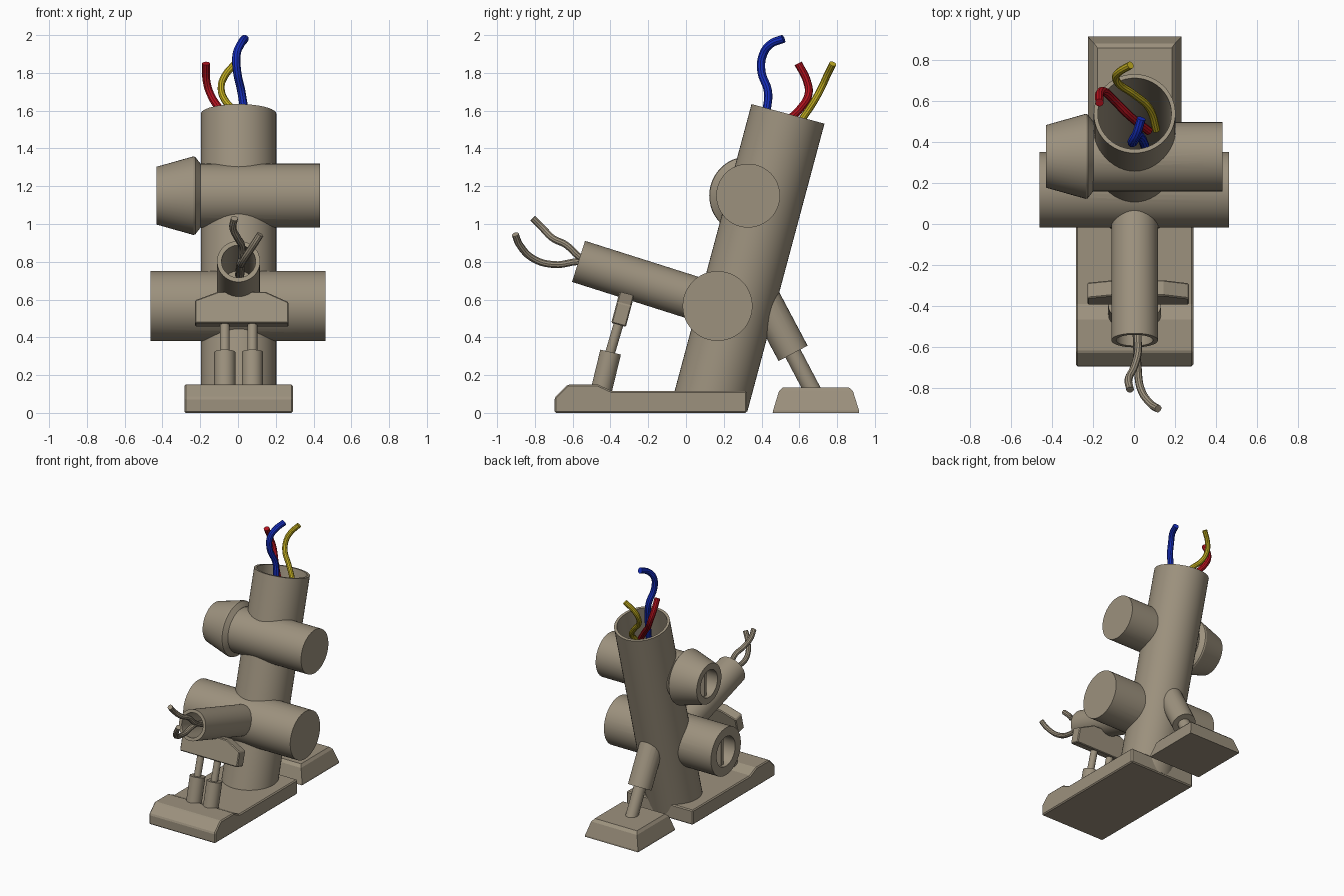
import bpy, bmesh, math
from mathutils import Vector

if "Cube" in bpy.data.objects:
    bpy.data.objects.remove(bpy.data.objects["Cube"])


def material(name, rgb):
    m = bpy.data.materials.new(name)
    m.diffuse_color = (*rgb, 1)
    m.use_nodes = True
    m.node_tree.nodes["Principled BSDF"].inputs["Base Color"].default_value = m.diffuse_color
    return m


BODY = material("warm grey", (0.335, 0.285, 0.208))
BLUE = material("blue", (0.008, 0.028, 0.52))
RED = material("red", (0.46, 0.006, 0.013))
YELLOW = material("yellow", (0.55, 0.43, 0.015))


def finish(name, bm, mat=BODY):
    bmesh.ops.remove_doubles(bm, verts=bm.verts, dist=1e-5)
    bmesh.ops.recalc_face_normals(bm, faces=bm.faces)
    me = bpy.data.meshes.new(name)
    bm.to_mesh(me)
    bm.free()
    me.materials.append(mat)
    ob = bpy.data.objects.new(name, me)
    bpy.context.collection.objects.link(ob)
    return ob


def select(ob):
    bpy.ops.object.select_all(action='DESELECT')
    bpy.context.view_layer.objects.active = ob
    ob.select_set(True)


def smooth(ob):
    select(ob)
    bpy.ops.object.shade_smooth_by_angle(angle=math.radians(30))


def lathe(name, profile, origin, direction, n=48):
    """Revolve (radius, distance) points about a line."""
    d = Vector(direction).normalized()
    o = Vector(origin)
    u = d.cross(Vector((1, 0, 0)) if abs(d.x) < 0.9 else Vector((0, 1, 0))).normalized()
    v = d.cross(u)
    bm = bmesh.new()
    rings = []
    for r, t in profile:
        if r == 0:
            rings.append([bm.verts.new(o + d * t)] * n)
        else:
            rings.append([bm.verts.new(o + d * t + (u * math.cos(a) + v * math.sin(a)) * r)
                          for a in (2 * math.pi * i / n for i in range(n))])
    for a, b in zip(rings, rings[1:]):
        for i in range(n):
            j = (i + 1) % n
            bm.faces.new(list(dict.fromkeys((a[i], a[j], b[j], b[i]))))
    ob = finish(name, bm)
    smooth(ob)
    return ob


def rod(name, p, q, r, n=32):
    length = (Vector(q) - Vector(p)).length
    return lathe(name, [(0, 0), (r, 0), (r, length), (0, length)], p, Vector(q) - Vector(p), n)


def prism(name, pts, origin, u, v, w, depth, bevel):
    """Extrude a profile in the u-v plane along w, centred."""
    o, u, v, w = map(Vector, (origin, u, v, w))
    bm = bmesh.new()
    a, b = ([bm.verts.new(o + u * p + v * q + w * s * depth / 2) for p, q in pts] for s in (-1, 1))
    bm.faces.new(a)
    bm.faces.new(b)
    for i in range(len(pts)):
        j = (i + 1) % len(pts)
        bm.faces.new((a[i], a[j], b[j], b[i]))
    ob = finish(name, bm)
    m = ob.modifiers.new("chamfer", 'BEVEL')
    m.width, m.segments = bevel, 1
    return ob


def wire(name, pts, r, mat):
    cu = bpy.data.curves.new(name, 'CURVE')
    cu.dimensions = '3D'
    cu.bevel_depth, cu.bevel_resolution, cu.resolution_u = r, 3, 8
    cu.use_fill_caps = True
    sp = cu.splines.new('BEZIER')
    sp.bezier_points.add(len(pts) - 1)
    for bp, p in zip(sp.bezier_points, pts):
        bp.co = p
        bp.handle_left_type = bp.handle_right_type = 'AUTO'
    cu.materials.append(mat)
    ob = bpy.data.objects.new(name, cu)
    bpy.context.collection.objects.link(ob)
    select(ob)
    bpy.ops.object.convert(target='MESH')
    smooth(bpy.context.object)


# Leaning main tube, open at the top
top = Vector((0, 0.536, 1.583))
s15, c15 = math.sin(math.radians(15)), math.cos(math.radians(15))
down = Vector((0, -s15, -c15))
L = 1.577
lathe("main_tube", [(0, 1.4), (0.18, 1.4), (0.18, 0), (0.2, 0), (0.2, L), (0, L)], top, down)
cavity = rod("cavity_cutter", top - down * 0.1, top + down * 1.41, 0.19, 48)


def clear_cavity(ob):
    """Keep a crossing part out of the main tube's hollow."""
    m = ob.modifiers.new("cavity", 'BOOLEAN')
    m.operation, m.solver, m.object = 'DIFFERENCE', 'EXACT', cavity
    select(ob)
    bpy.ops.object.modifier_apply(modifier=m.name)
    smooth(ob)


# Cross tubes; left ends have a socket
low = lathe("lower_cross_tube",
            [(0, 0.12), (0.115, 0.12), (0.115, 0), (0.185, 0), (0.185, 0.926), (0, 0.926)],
            (-0.465, 0.163, 0.566), (1, 0, 0))
up = rod("upper_cross_tube", (-0.22, 0.325, 1.15), (0.43, 0.325, 1.15), 0.169, 48)
lathe("upper_tube_cap",
      [(0, 0.12), (0.105, 0.12), (0.105, 0), (0.153, 0), (0.208, 0.195), (0.205, 0.205),
       (0.17, 0.232), (0, 0.232)],
      (-0.434, 0.327, 1.15), (1, 0, 0))
for name, p, h in (("lower_socket_bar", (-0.385, 0.163, 0.566), 0.115),
                   ("upper_socket_bar", (-0.355, 0.327, 1.15), 0.105)):
    prism(name, [(-0.014, -h), (0.014, -h), (0.014, h), (-0.014, h)],
          p, (0, 1, 0), (0, 0, 1), (1, 0, 0), 0.1, 0.002)

# Short front tube, open at its end
arm = lathe("front_tube",
            [(0, 0.45), (0.09, 0.45), (0.09, 0), (0.114, 0), (0.114, 0.72), (0, 0.72)],
            (0, -0.573, 0.802), (0, 0.953, -0.302))

# Rear strut
strut = rod("rear_strut_sleeve", (0, 0.38, 0.66), (0, 0.563, 0.315), 0.087)
rod("rear_strut_rod", (0, 0.54, 0.357), (0, 0.67, 0.11), 0.045, 24)

for ob in (low, up, arm, strut):
    clear_cavity(ob)
bpy.data.objects.remove(cavity)

# Base plate with raised toe
prism("base_plate",
      [(-0.70, 0), (-0.70, 0.08), (-0.63, 0.15), (-0.47, 0.15), (-0.395, 0.115),
       (0.318, 0.115), (0.318, 0)],
      (0, 0, 0), (0, 1, 0), (0, 0, 1), (1, 0, 0), 0.574, 0.008)

# Twin front pistons
for side, x in (("left", -0.073), ("right", 0.073)):
    rod(side + "_piston_sleeve", (x, -0.452, 0.12), (x, -0.403, 0.322), 0.056)
    rod(side + "_piston_rod", (x, -0.42, 0.27), (x, -0.352, 0.50), 0.026, 24)

# Cradle bar under the front tube
prism("cradle_bar",
      [(-0.248, 0), (-0.248, 0.125), (-0.125, 0.172), (0.125, 0.172), (0.248, 0.115), (0.248, 0)],
      (0.017, -0.361, 0.466), (1, 0, 0), (0, s15, c15), (0, -c15, s15), 0.08, 0.006)

# Tapered rear foot with a chamfered top
bm = bmesh.new()
rings = []
for z, y0, y1, x in ((0, 0.455, 0.912, 0.229), (0.012, 0.457, 0.912, 0.229),
                     (0.115, 0.488, 0.88, 0.198), (0.135, 0.51, 0.858, 0.182)):
    rings.append([bm.verts.new(p) for p in ((-x, y0, z), (x, y0, z), (x, y1, z), (-x, y1, z))])
for a, b in zip(rings, rings[1:]):
    for i in range(4):
        bm.faces.new((a[i], a[(i + 1) % 4], b[(i + 1) % 4], b[i]))
bm.faces.new(rings[0])
bm.faces.new(rings[-1])
finish("rear_foot", bm)

# Loose wires at the top
wire("blue_wire", [(0.05, 0.38, 1.40), (0.03, 0.422, 1.60), (0.015, 0.43, 1.70), (-0.008, 0.395, 1.81),
                   (-0.01, 0.405, 1.90), (0.012, 0.445, 1.953), (0.033, 0.512, 1.981)], 0.022, BLUE)
wire("red_wire", [(0.07, 0.45, 1.42), (-0.03, 0.53, 1.54), (-0.10, 0.60, 1.61), (-0.15, 0.645, 1.69),
                  (-0.17, 0.635, 1.76), (-0.172, 0.59, 1.85)], 0.021, RED)
wire("yellow_wire", [(0.107, 0.455, 1.40), (0.073, 0.56, 1.49), (-0.01, 0.635, 1.59), (-0.075, 0.68, 1.66),
                     (-0.092, 0.715, 1.725), (-0.075, 0.74, 1.78), (-0.02, 0.773, 1.848)], 0.019, YELLOW)

# Loose wires at the front tube
wire("front_wire_upper", [(0.01, -0.30, 0.71), (0.015, -0.56, 0.82), (0.015, -0.64, 0.89), (-0.005, -0.71, 0.925),
                          (-0.03, -0.765, 0.98), (-0.022, -0.815, 1.03)], 0.019, BODY)
wire("front_wire_lower", [(0.0, -0.30, 0.73), (0.01, -0.56, 0.80), (0.015, -0.70, 0.785), (0.03, -0.81, 0.815),
                          (0.08, -0.885, 0.89), (0.115, -0.908, 0.945)], 0.019, BODY)

# Centre the whole model on the grid
for ob in bpy.data.objects:
    ob.location += Vector((0.003, 0.004, 0))
